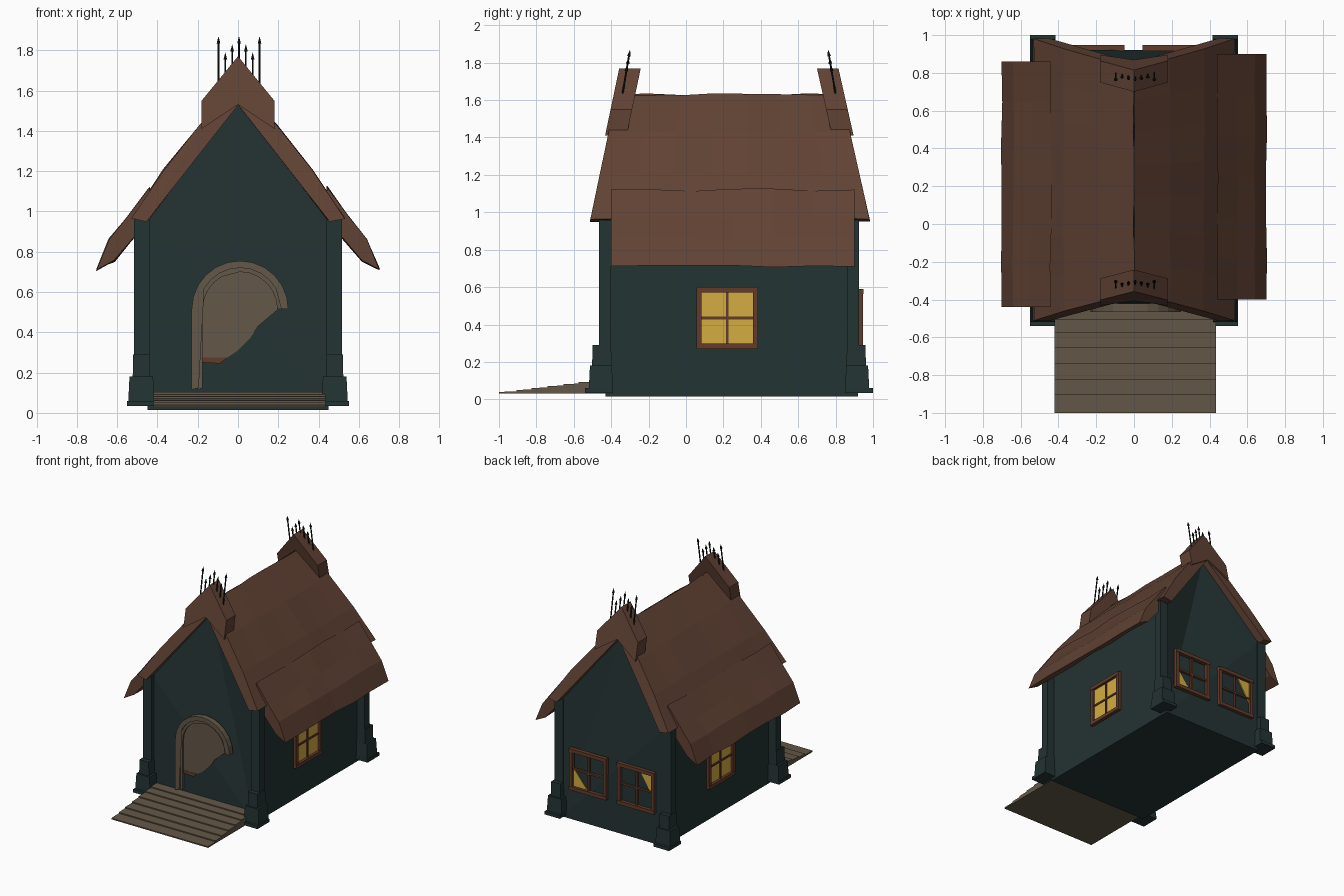
import bpy, bmesh, math, random
from mathutils import Vector, Matrix

if "Cube" in bpy.data.objects:
    bpy.data.objects.remove(bpy.data.objects["Cube"])

random.seed(4)


def material(name, r, g, b):
    def lin(c):
        c /= 255
        return c / 12.92 if c <= 0.04045 else ((c + 0.055) / 1.055) ** 2.4
    m = bpy.data.materials.new(name)
    m.diffuse_color = (lin(r), lin(g), lin(b), 1)
    m.use_nodes = True
    m.node_tree.nodes["Principled BSDF"].inputs["Base Color"].default_value = m.diffuse_color
    return m


WALL = material("dark teal plaster", 36, 51, 51)
ROOF = material("roof brown", 97, 66, 52)
FRAME = material("window frame brown", 98, 59, 42)
WOOD = material("weathered wood", 99, 87, 71)
GLASS = material("yellow glass", 212, 172, 64)
IRON = material("black iron", 20, 24, 25)


def finish(name, bm, mat):
    bmesh.ops.recalc_face_normals(bm, faces=bm.faces)
    me = bpy.data.meshes.new(name)
    bm.to_mesh(me)
    bm.free()
    me.materials.append(mat)
    ob = bpy.data.objects.new(name, me)
    bpy.context.collection.objects.link(ob)
    return ob


def sweep(name, pts, place, mat, n=1, jitter=0.0):
    """Loft the profile pts through place(u, v, t) for t in 0..1."""
    bm = bmesh.new()
    rings = []
    for i in range(n + 1):
        j = jitter if 0 < i < n else jitter * 0.4
        rings.append([bm.verts.new(Vector(place(u, v, i / n)) +
                      Vector((random.uniform(-j, j) * 0.6, 0, random.uniform(-j, j))))
                      for u, v in pts])
    for a, b in zip(rings, rings[1:]):
        for k in range(len(pts)):
            l = (k + 1) % len(pts)
            bm.faces.new((a[k], a[l], b[l], b[k]))
    caps = [bm.faces.new(rings[0]), bm.faces.new(rings[-1])]
    bmesh.ops.triangulate(bm, faces=caps)
    return finish(name, bm, mat)


def box(name, x0, x1, y0, y1, z0, z1, mat, top=1.0):
    bm = bmesh.new()
    bmesh.ops.create_cube(bm, size=1)
    for v in bm.verts:
        k = top if v.co.z > 0 else 1
        v.co = ((x0 + x1) / 2 + v.co.x * (x1 - x0) * k,
                (y0 + y1) / 2 + v.co.y * (y1 - y0) * k,
                z1 if v.co.z > 0 else z0)
    return finish(name, bm, mat)


def mix(a, b, t):
    return a + (b - a) * t


# Wall body: both gables lean inwards above the eaves
def wall_place(u, v, t):
    h = max(0, v - 0.95)
    return u, mix(-0.43 + 0.15 * h, 0.92 - 0.2 * h, t), v


sweep("house_body", [(-0.45, 0.015), (0.45, 0.015), (0.45, 0.95), (0, 1.54), (-0.45, 0.95)],
      wall_place, WALL)


# Roof: upper slabs with leaning ends, flared lower skirts
def roof_ends(v):
    h = v - 0.97
    return -0.51 + 0.21 * h, 0.98 - 0.225 * h


def roof_place(u, v, t):
    a, b = roof_ends(v)
    return u, mix(a, b, t), v


for s, side in ((-1, "left"), (1, "right")):
    slab = [(0, 1.63), (0.19, 1.43), (0.37, 1.205), (0.53, 0.965), (0.455, 0.95), (0, 1.53)]
    sweep("roof_slab_" + side, [(s * u, v) for u, v in slab], roof_place, ROOF, 7, 0.007)
    y0, y1 = (-0.40, 0.90) if s > 0 else (-0.44, 0.86)
    skirt = [(0.44, 1.12), (0.55, 0.975), (0.64, 0.86), (0.70, 0.71), (0.615, 0.755), (0.45, 0.95)]
    sweep("roof_skirt_" + side, [(s * u, v) for u, v in skirt],
          lambda u, v, t: (u, mix(y0, y1, t), v), ROOF, 6, 0.007)

# Ridge caps at both ends, each carrying a row of iron spikes
cap = [(0, 1.77), (0.18, 1.55), (0.18, 1.41), (0, 1.53), (-0.18, 1.41), (-0.18, 1.55)]
heights = [1.87, 1.79, 1.83, 1.87, 1.83, 1.79, 1.87]
for end, side in ((0, "front"), (1, "back")):
    d = 1 if end == 0 else -1

    def cap_place(u, v, t):
        return u, roof_ends(v)[end] + d * (-0.015 + 0.115 * t), v
    sweep("ridge_cap_" + side, cap, cap_place, ROOF)

    bm = bmesh.new()
    for i, top in enumerate(heights):
        x = 0.005 + (i - 3) * 0.034
        y = lambda z: (-0.34 if end == 0 else 0.80) + d * 0.17 * (z - 1.63)
        for z0, z1, r0, r1 in ((1.58, top - 0.03, 0.005, 0.005), (top - 0.035, top, 0.010, 0.0)):
            a, b = Vector((x, y(z0), z0)), Vector((x, y(z1), z1))
            rot = (b - a).to_track_quat('Z', 'Y').to_matrix().to_4x4()
            bmesh.ops.create_cone(bm, cap_ends=True, segments=6, radius1=r0, radius2=r1,
                                  depth=(b - a).length,
                                  matrix=Matrix.Translation((a + b) / 2) @ rot)
    finish("spikes_" + side, bm, IRON)

# Corner pillars with stepped feet
for sx, a in ((-1, "left"), (1, "right")):
    for front, b in ((True, "front"), (False, "back")):
        def part(name, x0, x1, d0, d1, z0, z1, top=1.0):
            xs = sorted((sx * x0, sx * x1))
            # d measures outwards from the end wall line
            ys = sorted((-0.41 - d for d in (d0, d1))) if front else sorted((0.87 + d for d in (d0, d1)))
            box(f"{name}_{b}_{a}", *xs, *ys, z0, z1, WALL, top)
        part("pillar_shaft", 0.44, 0.515, -0.01, 0.055, 0.05, 0.96)
        part("pillar_block", 0.435, 0.525, -0.015, 0.095, 0.05, 0.29, 0.9)
        part("pillar_foot", 0.415, 0.545, -0.02, 0.11, 0.05, 0.18, 0.9)
        part("pillar_plinth", 0.415, 0.55, -0.02, 0.13, 0.035, 0.06)

# Plank steps as one stair profile
edges = [-1.0, -0.905, -0.825, -0.74, -0.655, -0.575, -0.505, -0.42]
stairs = [(-0.42, 0.03), (-1.0, 0.03)]
for i, (p, q) in enumerate(zip(edges, edges[1:])):
    z = 0.04 + i * 0.0105
    stairs += [(p, z), (q, z + 0.002)]
sweep("front_steps", stairs, lambda u, v, t: (mix(-0.42, 0.435, t), u, v), WOOD)


# Arched doorway, broken off at the lower right
def front_place(y0, y1):
    return lambda u, v, t: (u, mix(y0, y1, t), v)


def arc(r, n=12):
    return [(0.01 - r * math.cos(math.pi * i / n), 0.515 + r * math.sin(math.pi * i / n))
            for i in range(n + 1)]


def arch(name, r0, r1, y):
    outer = [(0.01 - r1, 0.115)] + arc(r1)
    inner = [(0.01 - r0, 0.125)] + arc(r0)
    sweep(name, outer + inner[::-1], front_place(y, -0.42), WOOD)


arch("door_arch_outer", 0.205, 0.24, -0.465)
arch("door_arch_inner", 0.185, 0.21, -0.45)
sweep("door_panel", arc(0.19) + [(0.10, 0.43), (0.06, 0.37), (0, 0.31), (-0.06, 0.27), (-0.18, 0.27)],
      front_place(-0.437, -0.428), WOOD)
sweep("door_strip", [(-0.18, 0.25), (-0.09, 0.245), (-0.05, 0.275), (-0.18, 0.275)],
      front_place(-0.439, -0.429), FRAME)


# Windows: place maps (across, up, out) onto a wall
def window(name, place, c, w, h, z, glass):
    def rect(part, u0, u1, v0, v1, depth, mat):
        sweep(f"{name}_{part}", [(u0, v0), (u1, v0), (u1, v1), (u0, v1)],
              lambda u, v, t: place(u, v, mix(-0.005, depth, t)), mat)
    b = 0.028
    for k in (-1, 1):
        rect(f"jamb_{k}", c + k * w, c + k * (w - b), z - h, z + h, 0.025, FRAME)
        rect(f"rail_{k}", c - w, c + w, z + k * h, z + k * (h - b), 0.028, FRAME)
    rect("mullion", c - 0.007, c + 0.007, z - h, z + h, 0.014, FRAME)
    rect("crossbar", c - w, c + w, z - 0.007, z + 0.007, 0.014, FRAME)
    sweep(name + "_glass", glass, lambda u, v, t: place(u, v, mix(0.0, 0.007, t)), GLASS)


for s, side in ((-1, "left"), (1, "right")):
    window("window_" + side, lambda u, v, t: (s * (0.45 + t), u, v), 0.22, 0.165, 0.165, 0.435,
           [(0.07, 0.285), (0.37, 0.285), (0.37, 0.585), (0.07, 0.585)])
for c, side, glass in ((0.21, "back_right", [(0.35, 0.44), (0.35, 0.28), (0.22, 0.28)]),
                       (-0.215, "back_left", [(-0.24, 0.57), (-0.36, 0.57), (-0.36, 0.38)])):
    window("window_" + side, lambda u, v, t: (u, 0.92 + t, v), c, 0.165, 0.165, 0.425, glass)
